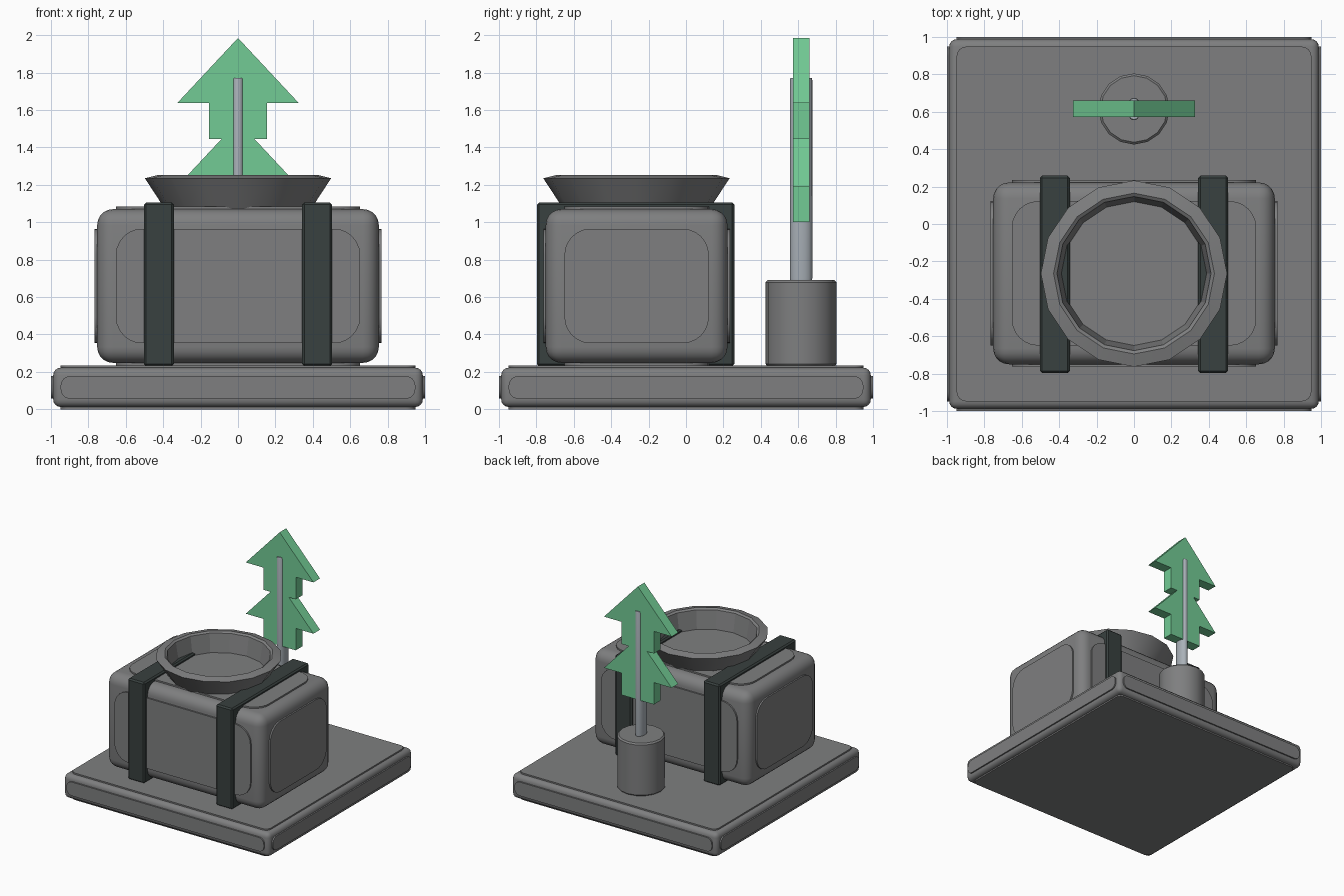
import bpy, bmesh, math
from mathutils import Matrix, Vector

if "Cube" in bpy.data.objects:
    bpy.data.objects.remove(bpy.data.objects["Cube"])


def material(name, rgb):
    m = bpy.data.materials.new(name)
    m.diffuse_color = (*rgb, 1)
    m.use_nodes = True
    m.node_tree.nodes["Principled BSDF"].inputs["Base Color"].default_value = m.diffuse_color
    return m


GREY = material("stone_grey", (0.21, 0.212, 0.215))
DARK = material("strap_charcoal", (0.040, 0.052, 0.050))
STEEL = material("pale_steel", (0.40, 0.44, 0.48))
GREEN = material("leaf_green", (0.17, 0.60, 0.30))


def finish(bm, name, mat, angle=35):
    bmesh.ops.recalc_face_normals(bm, faces=bm.faces)
    me = bpy.data.meshes.new(name)
    bm.to_mesh(me)
    bm.free()
    me.materials.append(mat)
    ob = bpy.data.objects.new(name, me)
    bpy.context.collection.objects.link(ob)
    bpy.ops.object.select_all(action='DESELECT')
    ob.select_set(True)
    bpy.context.view_layer.objects.active = ob
    bpy.ops.object.shade_smooth_by_angle(angle=math.radians(angle))
    return ob


def box(name, lo, hi, mat, bevel, segments):
    lo, hi = Vector(lo), Vector(hi)
    bm = bmesh.new()
    bmesh.ops.create_cube(bm, size=1)
    bmesh.ops.scale(bm, vec=hi - lo, verts=bm.verts)
    bmesh.ops.translate(bm, vec=(lo + hi) / 2, verts=bm.verts)
    bmesh.ops.bevel(bm, geom=bm.edges[:], offset=bevel, segments=segments,
                    profile=0.5, affect='EDGES')
    return finish(bm, name, mat)


def extrude_outline(name, points, depth, matrix, mat):
    # Flat outline in local XY, pushed along local +Z
    bm = bmesh.new()
    face = bm.faces.new([bm.verts.new((x, y, 0)) for x, y in points])
    top = bmesh.ops.extrude_face_region(bm, geom=[face])["geom"]
    bmesh.ops.translate(bm, vec=(0, 0, depth),
                        verts=[v for v in top if isinstance(v, bmesh.types.BMVert)])
    bmesh.ops.transform(bm, matrix=matrix, verts=bm.verts)
    return finish(bm, name, mat)


def rounded_rect(w, h, r, steps=6):
    pts = []
    for k, (sx, sy) in enumerate([(1, 1), (-1, 1), (-1, -1), (1, -1)]):
        for i in range(steps + 1):
            a = math.pi / 2 * (k + i / steps)
            pts.append((sx * (w / 2 - r) + r * math.cos(a),
                        sy * (h / 2 - r) + r * math.sin(a)))
    return pts


def panels(name, lo, hi, outer, margins, radius):
    # Raised rounded plate on each of the six faces of a block
    mid = [(a + b) / 2 for a, b in zip(lo, hi)]
    size = [b - a - 2 * m for a, b, m in zip(lo, hi, margins)]
    for axis, label in enumerate("xyz"):
        u, v = (axis + 1) % 3, (axis + 2) % 3
        for sign in (-1, 1):
            n = Vector((0, 0, 0))
            n[axis] = sign
            eu, ev = Vector((0, 0, 0)), Vector((0, 0, 0))
            eu[u], ev[v] = 1, sign
            pos = Vector(mid)
            pos[axis] = (hi if sign > 0 else lo)[axis] - sign * 0.01
            m = Matrix((eu, ev, n)).transposed().to_4x4()
            m.translation = pos
            side = "high" if sign > 0 else "low"
            extrude_outline(f"{name}_panel_{label}_{side}",
                            rounded_rect(size[u], size[v],
                                         min(radius, size[u] / 2.2, size[v] / 2.2)),
                            0.01 + outer, m, GREY)


def lathe(name, profile, sides, centre, mat, scale=(1, 1), closed=False, angle=35):
    bm = bmesh.new()
    rings = []
    for r, z in profile:
        rings.append([bm.verts.new((centre[0] + scale[0] * r * math.cos(t),
                                    centre[1] + scale[1] * r * math.sin(t), z))
                      for t in (2 * math.pi * i / sides for i in range(sides))])
    pairs = list(zip(rings, rings[1:]))
    if closed:
        pairs.append((rings[-1], rings[0]))
    else:
        bm.faces.new(rings[0])
        bm.faces.new(rings[-1])
    for a, b in pairs:
        for i in range(sides):
            j = (i + 1) % sides
            bm.faces.new((a[i], a[j], b[j], b[i]))
    return finish(bm, name, mat, angle)


# Square base slab with raised panels
lo, hi = (-0.988, -0.988, 0.012), (0.988, 0.988, 0.222)
box("base_slab", lo, hi, GREY, 0.04, 4)
panels("base", lo, hi, 0.012, (0.04, 0.04, 0.045), 0.05)

# Main body with raised panels
lo, hi = (-0.753, -0.75, 0.248), (0.753, 0.222, 1.07)
box("body", lo, hi, GREY, 0.085, 5)
panels("body", lo, hi, 0.013, (0.1, 0.1, 0.105), 0.14)

# Two straps wrapping the body
for side in (-1, 1):
    x0, x1 = sorted((side * 0.343, side * 0.503))
    box("strap_left" if side < 0 else "strap_right",
        (x0, -0.797, 0.23), (x1, 0.258, 1.106), DARK, 0.012, 1)

# Flared rim on top of the body
lathe("flared_rim", [(0.39, 1.07), (0.498, 1.235), (0.43, 1.252),
                     (0.412, 1.24), (0.382, 1.07)],
      16, (0, -0.265), GREY, closed=True, angle=20)

# Pot and flattened pole
lathe("pot", [(0.178, 0.228), (0.19, 0.243), (0.19, 0.678), (0.178, 0.69)],
      16, (0, 0.615), GREY)
lathe("pole", [(0.95, 0.685), (1, 0.70), (1, 1.76), (0.95, 1.772)],
      16, (0, 0.615), STEEL, scale=(0.038, 0.06))

# Flat tree made of two stacked arrow tiers
half = [(0.325, 1.637), (0.155, 1.637), (0.155, 1.445), (0.088, 1.445),
        (0.325, 1.192), (0.155, 1.192), (0.155, 1.002)]
outline = [(0, 1.985)] + half + [(-x, z) for x, z in reversed(half)]
extrude_outline("tree", outline, 0.09,
                Matrix.Translation((0, 0.661, 0)) @ Matrix.Rotation(math.pi / 2, 4, 'X'),
                GREEN)
